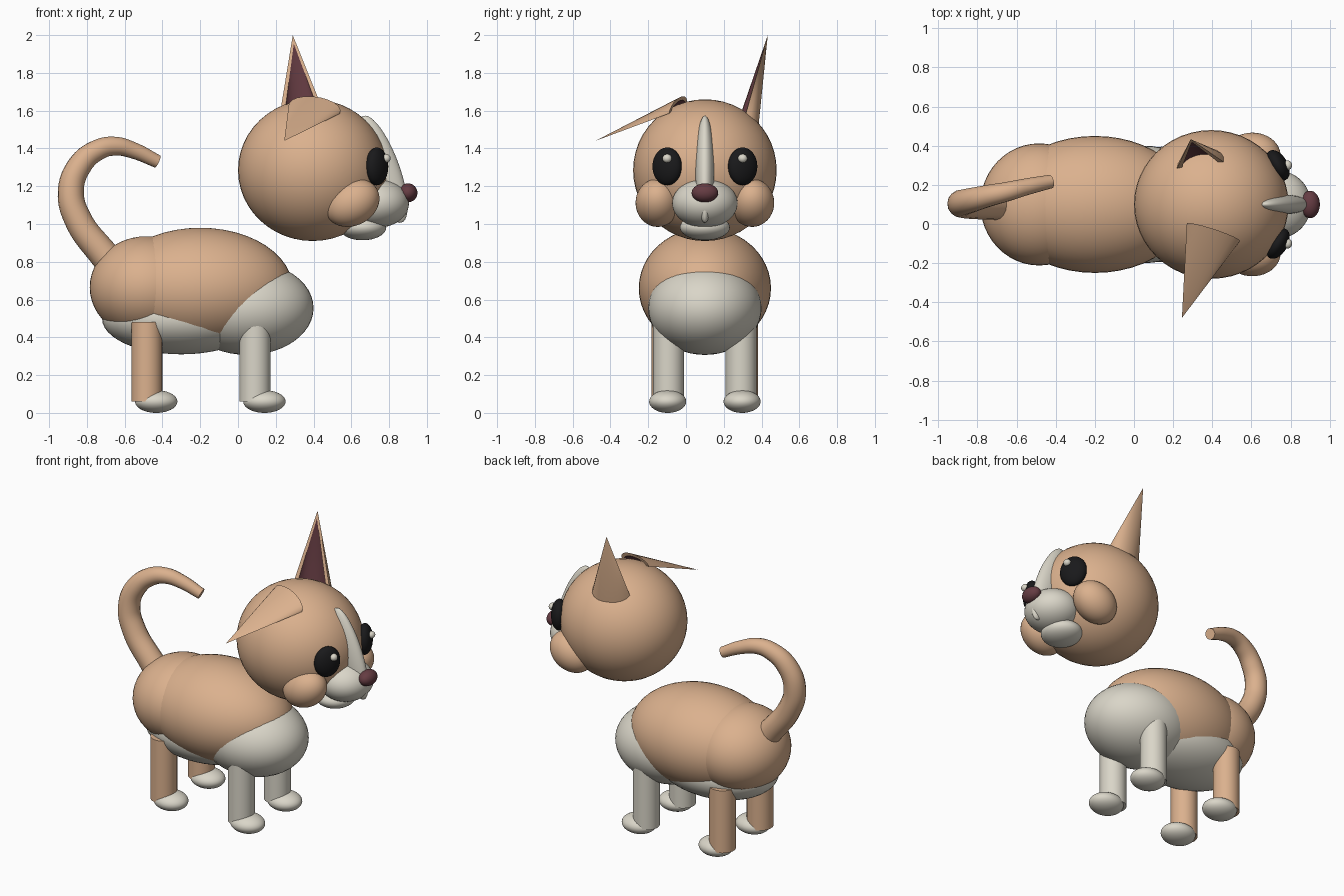
import bpy, bmesh, math
from mathutils import Vector

if "Cube" in bpy.data.objects:
    bpy.data.objects.remove(bpy.data.objects["Cube"])

MID = 0.10  # y of the animal's mirror plane


def material(name, rgb):
    m = bpy.data.materials.new(name)
    m.diffuse_color = (*rgb, 1)
    m.use_nodes = True
    m.node_tree.nodes["Principled BSDF"].inputs["Base Color"].default_value = m.diffuse_color
    return m


TAN = material("tan_fur", (0.71, 0.44, 0.27))
WHITE = material("cream_white", (0.70, 0.67, 0.58))
MAROON = material("dark_maroon", (0.13, 0.045, 0.055))
BLACK = material("eye_black", (0.01, 0.01, 0.011))


def finish(obj, name, *mats):
    obj.name = name
    for m in mats:
        obj.data.materials.append(m)
    bpy.ops.object.select_all(action='DESELECT')
    obj.select_set(True)
    bpy.context.view_layer.objects.active = obj
    bpy.ops.object.shade_smooth_by_angle(angle=math.radians(35))
    return obj


def ball(name, loc, radii, mat, rot=(0, 0, 0)):
    bpy.ops.mesh.primitive_uv_sphere_add(segments=48, ring_count=24, location=loc, rotation=rot)
    obj = bpy.context.object
    obj.scale = radii
    return finish(obj, name, mat)


def tube(name, x, y, z0, z1, r, mat):
    bpy.ops.mesh.primitive_cylinder_add(vertices=32, radius=r, depth=z1 - z0,
                                        location=(x, y, (z0 + z1) / 2))
    return finish(bpy.context.object, name, mat)


# Ear: hollow half cone with a dark lining and a fur-coloured rim
def ear(name, tip, a, b, back):
    tip, a, b, back = map(Vector, (tip, a, b, back))
    mid = (a + b) / 2
    n = 10
    bm = bmesh.new()

    def arc(side, depth):
        return [bm.verts.new(mid + (a - mid) * side * math.cos(math.pi * i / n)
                             + (back - mid) * depth * math.sin(math.pi * i / n))
                for i in range(n + 1)]

    outer, inner = arc(1, 1), arc(0.8, 0.65)
    top, top_in = bm.verts.new(tip), bm.verts.new(tip.lerp(mid, 0.10))
    for i in range(n):
        bm.faces.new((outer[i], outer[i + 1], top))
        bm.faces.new((inner[i + 1], inner[i], top_in)).material_index = 1
        bm.faces.new((outer[i + 1], outer[i], inner[i], inner[i + 1]))
    bm.faces.new((outer[0], top, top_in, inner[0]))
    bm.faces.new((top, outer[n], inner[n], top_in))
    bmesh.ops.recalc_face_normals(bm, faces=bm.faces[:])
    mesh = bpy.data.meshes.new(name)
    bm.to_mesh(mesh)
    bm.free()
    obj = bpy.data.objects.new(name, mesh)
    bpy.context.collection.objects.link(obj)
    finish(obj, name, TAN, MAROON)


# Torso
ball("ribcage", (-0.20, MID, 0.66), (0.49, 0.35, 0.32), TAN)
ball("rump", (-0.485, MID, 0.665), (0.30, 0.312, 0.27), TAN)
ball("chest", (0.05, MID, 0.555), (0.35, 0.30, 0.248), WHITE)
ball("belly", (-0.30, MID, 0.50), (0.42, 0.285, 0.19), WHITE)

# Head and muzzle
ball("head", (0.395, MID, 1.285), (0.395, 0.38, 0.375), TAN)
ball("muzzle", (0.735, MID, 1.11), (0.17, 0.173, 0.13), WHITE)
ball("lower_jaw", (0.66, MID, 0.982), (0.125, 0.132, 0.068), WHITE)
ball("nose", (0.90, MID, 1.165), (0.05, 0.07, 0.05), MAROON)
ball("forehead_blaze", (0.765, MID, 1.29), (0.09, 0.05, 0.30), WHITE,
     (0, math.radians(-20), 0))

# Mirrored parts of face and legs
for s, side in ((-1, "right"), (1, "left")):
    ball(side + "_cheek", (0.605, MID + s * 0.25, 1.112), (0.15, 0.117, 0.12), TAN,
         (0, math.radians(-28), 0))
    ball(side + "_eye", (0.735, MID + s * 0.20, 1.305), (0.05, 0.085, 0.10), BLACK,
         (0, 0, s * math.radians(30)))
    ball(side + "_eye_glint", (0.785, MID + s * 0.20, 1.347), (0.023, 0.025, 0.023), WHITE)
    for part, x, top, mat in (("front", 0.09, 0.55, WHITE), ("hind", -0.483, 0.48, TAN)):
        y = MID + s * (0.192 if part == "front" else 0.20)
        tube(f"{side}_{part}_leg", x, y, 0.06, top, 0.082, mat)
        ball(f"{side}_{part}_paw", (x + 0.05, MID + s * 0.197, 0.06), (0.112, 0.098, 0.06), WHITE)

# Upright ear and folded ear
ear("upright_ear", (0.29, 0.433, 2.0), (0.215, 0.275, 1.54), (0.475, 0.305, 1.54),
    (0.35, 0.385, 1.53))
ear("folded_ear", (0.245, -0.48, 1.44), (0.27, 0.005, 1.64), (0.54, -0.09, 1.585),
    (0.435, -0.035, 1.67))

# Tapered curling tail: x, y, z, radius
path = [(-0.62, 0.10, 0.74, 0.085), (-0.72, 0.10, 0.85, 0.078), (-0.845, 0.10, 1.02, 0.073),
        (-0.885, 0.105, 1.17, 0.069), (-0.838, 0.12, 1.31, 0.064), (-0.74, 0.145, 1.393, 0.056),
        (-0.65, 0.165, 1.412, 0.05), (-0.55, 0.19, 1.388, 0.043), (-0.425, 0.217, 1.33, 0.035)]
curve = bpy.data.curves.new("tail", 'CURVE')
curve.dimensions = '3D'
curve.bevel_depth = 1.0
curve.bevel_resolution = 6
curve.use_fill_caps = True
spline = curve.splines.new('BEZIER')
spline.resolution_u = 8
spline.bezier_points.add(len(path) - 1)
for p, (x, y, z, r) in zip(spline.bezier_points, path):
    p.co, p.radius = (x, y, z), r
    p.handle_left_type = p.handle_right_type = 'AUTO'
tail = bpy.data.objects.new("tail", curve)
bpy.context.collection.objects.link(tail)
bpy.ops.object.select_all(action='DESELECT')
tail.select_set(True)
bpy.context.view_layer.objects.active = tail
bpy.ops.object.convert(target='MESH')
finish(bpy.context.object, "tail", TAN)
